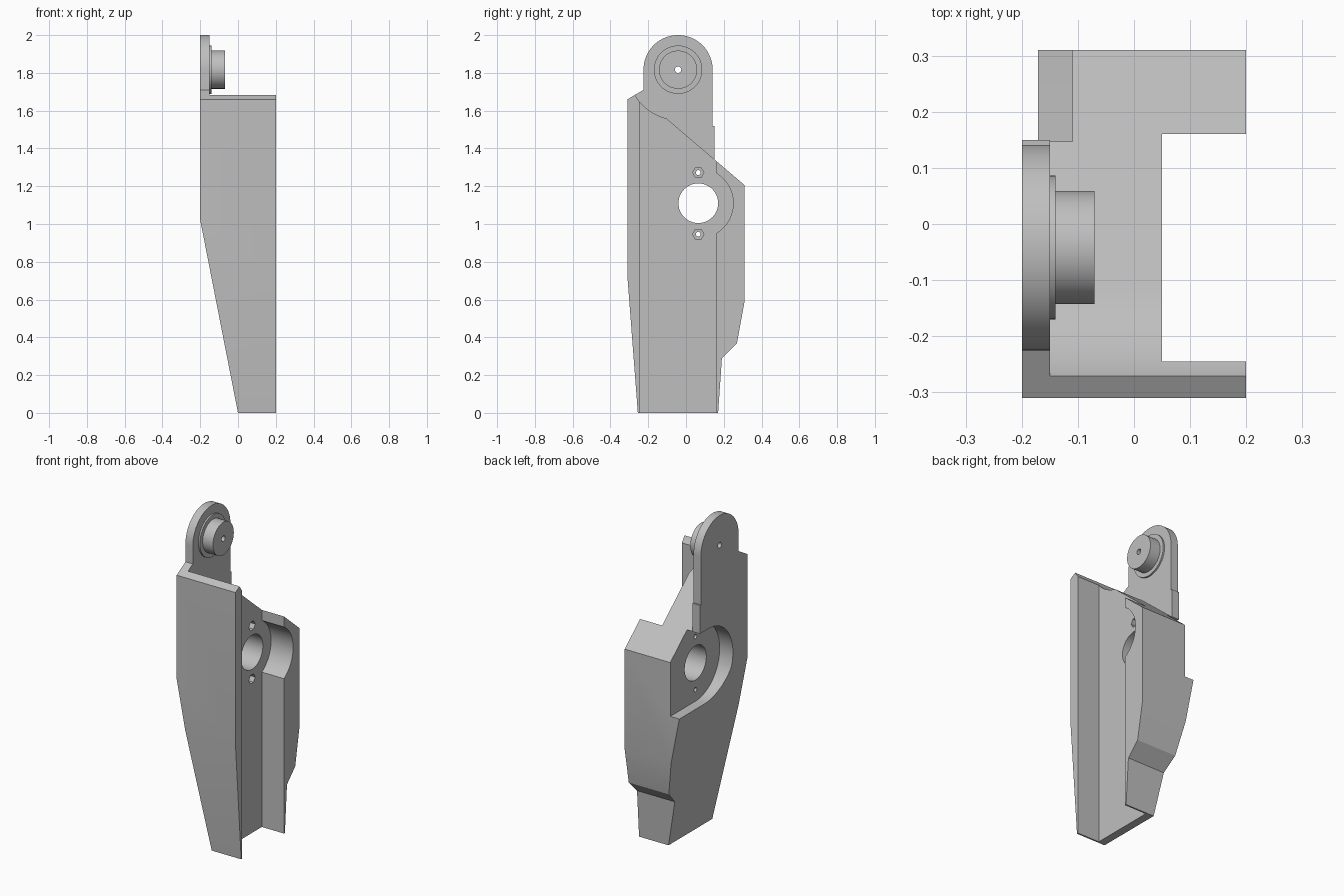
import bpy, bmesh
from math import cos, sin, radians

if "Cube" in bpy.data.objects:
    bpy.data.objects.remove(bpy.data.objects["Cube"])

grey = bpy.data.materials.new("light_grey")
grey.use_nodes = True
grey.diffuse_color = (0.52, 0.52, 0.52, 1)
grey.node_tree.nodes["Principled BSDF"].inputs["Base Color"].default_value = (0.52, 0.52, 0.52, 1)


def arc(c, r, a0, a1, n=32):
    """Points on an arc, angles in degrees."""
    return [(c[0] + r * cos(radians(a0 + (a1 - a0) * i / n)),
             c[1] + r * sin(radians(a0 + (a1 - a0) * i / n))) for i in range(n + 1)]


def circle(c, r, n=64):
    return arc(c, r, 0, 360, n)[:-1]


def prism(name, points, lo, hi, axis="x"):
    """Extrude a (y, z) outline along x, or an (x, z) outline along y."""
    place = (lambda p, d: (d, p[0], p[1])) if axis == "x" else (lambda p, d: (p[0], d, p[1]))
    bm = bmesh.new()
    ends = [[bm.verts.new(place(p, d)) for p in points] for d in (lo, hi)]
    for ring in ends:
        bm.faces.new(ring)
    for i in range(len(points)):
        j = (i + 1) % len(points)
        bm.faces.new((ends[0][i], ends[0][j], ends[1][j], ends[1][i]))
    bmesh.ops.recalc_face_normals(bm, faces=bm.faces)
    mesh = bpy.data.meshes.new(name)
    bm.to_mesh(mesh)
    bm.free()
    mesh.materials.append(grey)
    ob = bpy.data.objects.new(name, mesh)
    bpy.context.collection.objects.link(ob)
    return ob


def cut(target, *outline, **options):
    """Subtract a prism from the target."""
    cutter = prism("cutter", *outline, **options)
    cutter.hide_render = True
    mod = target.modifiers.new("cut", "BOOLEAN")
    mod.operation, mod.solver, mod.object = "DIFFERENCE", "EXACT", cutter
    bpy.context.view_layer.objects.active = target
    bpy.ops.object.modifier_apply(modifier=mod.name)
    bpy.data.objects.remove(cutter)


pivot = (-0.042, 1.817)
bore = (0.065, 1.11)

# Housing block with the rounded tab on top
outline = [(-0.255, 0), (0.17, 0), (0.19, 0.29), (0.27, 0.37), (0.31, 0.59),
           (0.31, 1.52), (0.141, 1.52)]
outline += arc(pivot, 0.183, 0, 180, 40)
outline += [(-0.225, 1.71), (-0.31, 1.66), (-0.31, 0.72)]
housing = prism("housing", outline, -0.2, 0.2)

# Sloped top with round clearance, leaving the thin tab plate
slope = arc(pivot, 0.265, 190, 256.4, 24) + [(0.51, 1.035), (0.51, 2.2), (-0.303, 2.2)]
cut(housing, slope, -0.15, 0.5)

# Tapered outer side
cut(housing, [(-0.239, 1.22), (0.039, -0.2), (-0.5, -0.2), (-0.5, 1.22)], -0.6, 0.6, axis="y")

# Open channel with round clearance in the back wall
channel = [(-0.245, -0.5), (0.16, -0.5)] + arc(bore, 0.185, -59, 59)
channel += [(0.16, 2.5), (-0.245, 2.5)]
cut(housing, channel, 0.05, 0.5)

# Outer pocket around the bore, open to the back
pocket = arc(bore, 0.235, 270, 90) + [(0.15, 1.345), (0.15, 1.7), (0.5, 1.7), (0.5, 0.875)]
cut(housing, pocket, -0.5, -0.11)

# Bore, screw holes and hexagonal nut seats
cut(housing, circle(bore, 0.105), -0.5, 0.5)
for z in (1.272, 0.946):
    cut(housing, circle((0.065, z), 0.03, 6), 0.01, 0.5)
    cut(housing, circle((0.065, z), 0.013, 24), -0.5, 0.5)

# Pivot collar and pin, with a hole running through the tab
collar = prism("pivot_collar", circle(pivot, 0.128), -0.17, -0.14)
pin = prism("pivot_pin", circle(pivot, 0.101), -0.17, -0.07)
for part in (housing, collar, pin):
    cut(part, circle(pivot, 0.017, 24), -0.5, 0.5)

# Smooth curved walls, keep edges sharp
bpy.ops.object.select_all(action="DESELECT")
for part in (housing, collar, pin):
    part.select_set(True)
bpy.context.view_layer.objects.active = housing
bpy.ops.object.shade_smooth_by_angle(angle=radians(20))
